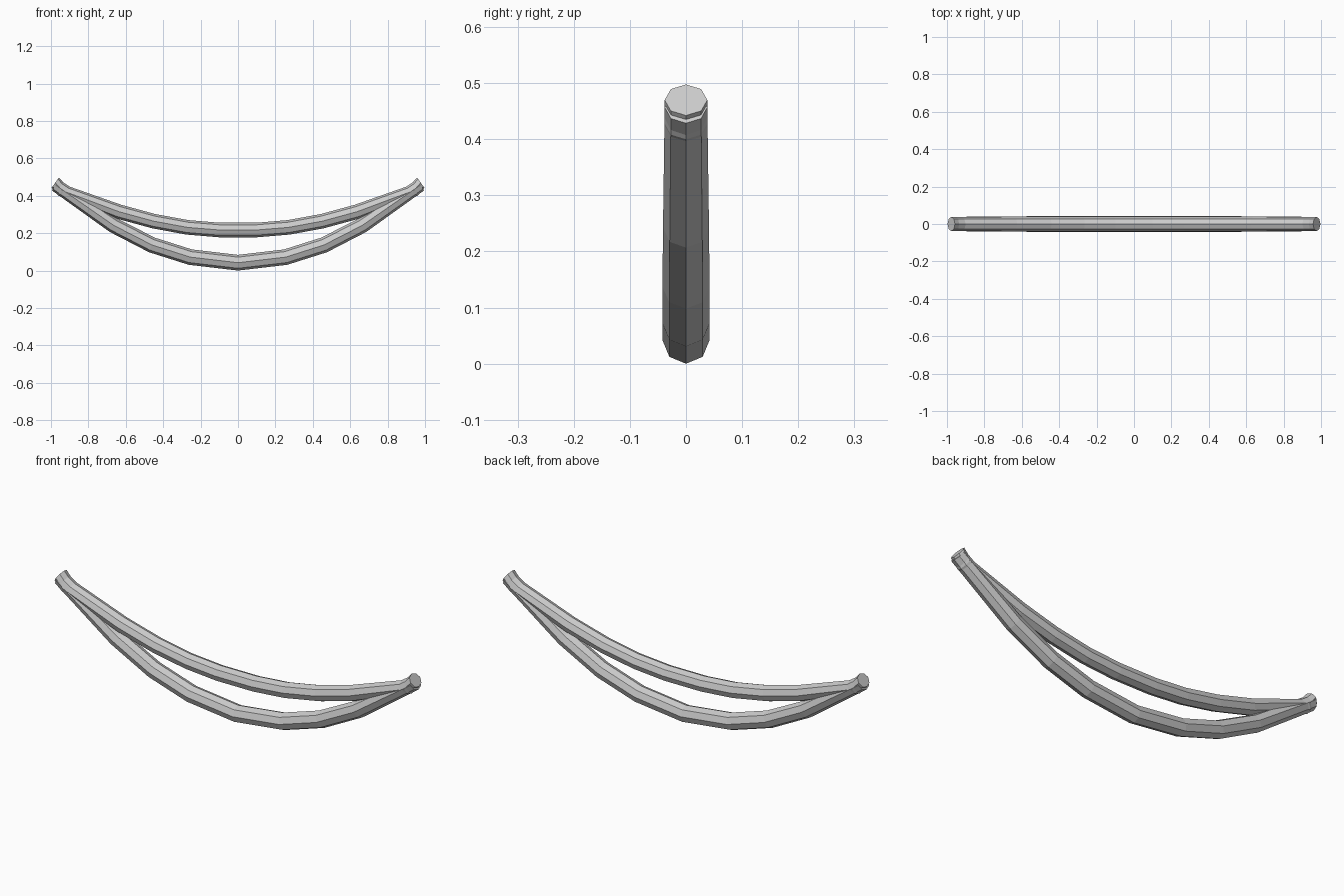
import bpy, bmesh, math
from mathutils import Vector

if "Cube" in bpy.data.objects:
    bpy.data.objects.remove(bpy.data.objects["Cube"])

SIDES = 8


def tube(name, half, end_slope):
    """Sweep an octagon along a mirrored path of (x, z, radius) in the XZ plane."""
    path = [(-x, z, r) for x, z, r in reversed(half) if x > 0] + half
    pts = [Vector((x, 0, z)) for x, z, r in path]
    dirs = [(b - a).normalized() for a, b in zip(pts, pts[1:])]
    bm = bmesh.new()
    rings = []
    last = len(pts) - 1
    for i, p in enumerate(pts):
        if i == 0:
            t, stretch = Vector((1, 0, -end_slope)).normalized(), 1
        elif i == last:
            t, stretch = Vector((1, 0, end_slope)).normalized(), 1
        else:
            t = (dirs[i - 1] + dirs[i]).normalized()
            stretch = 1
        up = Vector((-t.z, 0, t.x))
        r = path[i][2]
        ring = []
        for k in range(SIDES):
            a = 2 * math.pi * k / SIDES
            off = up * (r * stretch * math.cos(a))
            ring.append(bm.verts.new(p + off + Vector((0, max(r, 0.038) * math.sin(a), 0))))
        rings.append(ring)
    for a, b in zip(rings, rings[1:]):
        for k in range(SIDES):
            n = (k + 1) % SIDES
            bm.faces.new((a[k], a[n], b[n], b[k]))
    bm.faces.new(rings[0])
    bm.faces.new(rings[-1])
    bmesh.ops.recalc_face_normals(bm, faces=bm.faces)
    mesh = bpy.data.meshes.new(name)
    bm.to_mesh(mesh)
    bm.free()
    obj = bpy.data.objects.new(name, mesh)
    bpy.context.collection.objects.link(obj)
    return obj


# Lower, deeper bow
tube("lower_bow", [(0, 0.042, 0.042), (0.255, 0.072, 0.042), (0.46, 0.137, 0.042),
                   (0.665, 0.242, 0.041), (0.975, 0.457, 0.035)], 0.72)

# Upper, shallower bow with upturned tips
tube("upper_bow", [(0.1, 0.217, 0.039), (0.27, 0.231, 0.039), (0.45, 0.264, 0.039),
                   (0.637, 0.315, 0.039), (0.94, 0.428, 0.034), (0.977, 0.470, 0.034)], 0.72)
